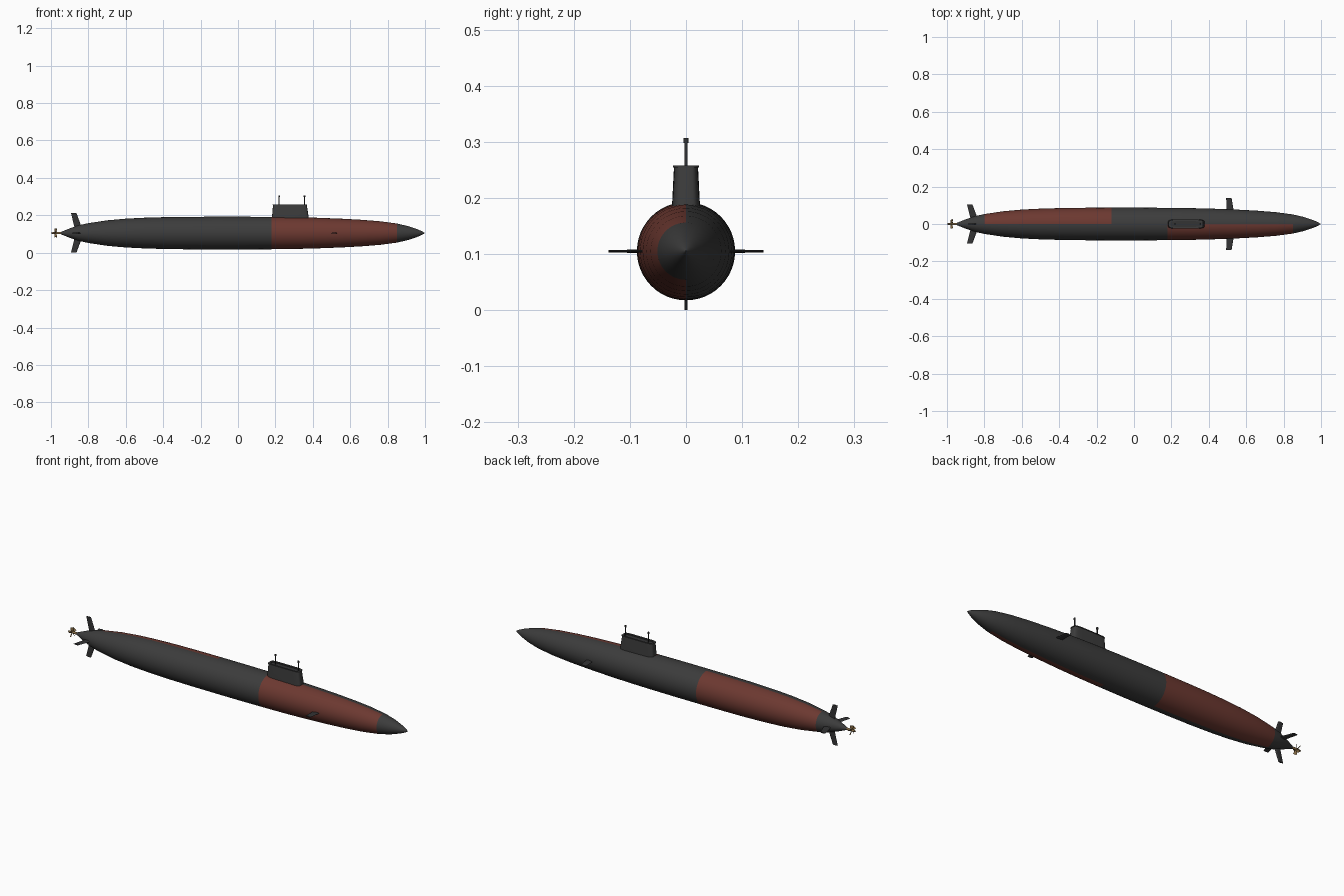
import bpy, bmesh, math
from mathutils import Matrix, Vector

old = bpy.data.objects.get("Cube")
if old:
    bpy.data.objects.remove(old, do_unlink=True)

AXIS_Z = 0.105


def material(name, color):
    m = bpy.data.materials.new(name)
    m.use_nodes = True
    rgba = (*color, 1)
    m.diffuse_color = rgba
    m.node_tree.nodes["Principled BSDF"].inputs["Base Color"].default_value = rgba
    return m


GREY = material("hull grey", (0.045, 0.045, 0.045))
RED = material("dull red", (0.15, 0.04, 0.03))
DARK = material("fin dark grey", (0.033, 0.033, 0.034))
BRASS = material("brass", (0.24, 0.15, 0.06))


def finish(name, bm, mats, angle=35):
    bmesh.ops.remove_doubles(bm, verts=bm.verts, dist=1e-5)
    bmesh.ops.recalc_face_normals(bm, faces=bm.faces)
    me = bpy.data.meshes.new(name)
    bm.to_mesh(me)
    bm.free()
    ob = bpy.data.objects.new(name, me)
    bpy.context.collection.objects.link(ob)
    for m in mats:
        me.materials.append(m)
    bpy.ops.object.select_all(action='DESELECT')
    ob.select_set(True)
    bpy.context.view_layer.objects.active = ob
    bpy.ops.object.shade_smooth_by_angle(angle=math.radians(angle))
    return ob


def loft(bm, loops):
    """Bridge equal closed loops and cap both ends."""
    rings = [[bm.verts.new(p) for p in loop] for loop in loops]
    n = len(rings[0])
    for a, b in zip(rings, rings[1:]):
        for i in range(n):
            j = (i + 1) % n
            bm.faces.new((a[i], a[j], b[j], b[i]))
    bm.faces.new(rings[0])
    return bm.faces.new(rings[-1])


def lathe(bm, profile, sides):
    """Revolve (x, radius) pairs around the hull axis."""
    loft(bm, [[(x, r * math.cos(math.tau * i / sides),
                AXIS_Z + r * math.sin(math.tau * i / sides))
               for i in range(sides)] for x, r in profile])


def fin(bm, root, tip, r0, r1, thick, transform):
    """Tapered blade standing on +z; root and tip are (aft x, fore x)."""
    loops = []
    for (a, f), r in ((root, r0), (tip, r1)):
        c, t = f - a, thick / 2
        loops.append([(a, 0, r), (a + c * 0.5, -t, r), (a + c * 0.8, -t, r),
                      (f, 0, r), (a + c * 0.8, t, r), (a + c * 0.5, t, r)])
    loft(bm, [[transform @ Vector(p) for p in loop] for loop in loops])


def about_axis(angle):
    return Matrix.Translation((0, 0, AXIS_Z)) @ Matrix.Rotation(angle, 4, 'X')


# Hull with one red panel on each flank
hull_profile = [(-0.957, 0.002), (-0.9, 0.025), (-0.85, 0.042), (-0.8, 0.053),
                (-0.7, 0.068), (-0.6, 0.077), (-0.5, 0.082), (-0.38, 0.0855),
                (-0.25, 0.087), (-0.12, 0.0875), (0.03, 0.0875), (0.18, 0.0865),
                (0.3, 0.085), (0.42, 0.082), (0.55, 0.077), (0.66, 0.071),
                (0.76, 0.063), (0.85, 0.051), (0.91, 0.037), (0.96, 0.02),
                (0.985, 0.009), (0.998, 0.001)]
bm = bmesh.new()
lathe(bm, hull_profile, 48)
for f in bm.faces:
    c = f.calc_center_median()
    fore_panel = c.y < 0 and 0.18 < c.x < 0.85
    aft_panel = c.y > 0 and -0.8 < c.x < -0.12
    f.material_index = int(fore_panel or aft_panel)
finish("hull", bm, [GREY, RED])


# Sail with a thin rim and sunken bridge
def sail_loop(aft, fore, half, z, n=32):
    pts = []
    for i in range(n):
        t = math.tau * i / n
        c, s = math.cos(t), math.sin(t)
        x = math.copysign(abs(c) ** 0.3, c)
        y = math.copysign(abs(s) ** 0.45, s)
        pts.append(((aft + fore) / 2 + x * (fore - aft) / 2, y * half, z))
    return pts


bm = bmesh.new()
top = loft(bm, [sail_loop(0.182, 0.379, 0.025, 0.17),
                sail_loop(0.182, 0.377, 0.0245, 0.195),
                sail_loop(0.187, 0.368, 0.0215, 0.254),
                sail_loop(0.185, 0.37, 0.0235, 0.2545),
                sail_loop(0.185, 0.37, 0.0235, 0.258),
                sail_loop(0.195, 0.36, 0.015, 0.258),
                sail_loop(0.195, 0.36, 0.015, 0.253)])
top.material_index = 1
finish("sail", bm, [GREY, DARK])

# Masts with small heads
for name, x in (("aft_mast", 0.22), ("fore_mast", 0.355)):
    bm = bmesh.new()
    for radius, low, high in ((0.0025, 0.25, 0.3), (0.0048, 0.298, 0.307)):
        bmesh.ops.create_cone(
            bm, cap_ends=True, segments=12, radius1=radius, radius2=radius,
            depth=high - low,
            matrix=Matrix.Translation((x, 0, (low + high) / 2)))
    finish(name, bm, [DARK])

# Bow planes
for name, side in (("left_bow_plane", 1), ("right_bow_plane", -1)):
    bm = bmesh.new()
    fin(bm, (0.495, 0.535), (0.493, 0.522), 0.06, 0.138, 0.005,
        about_axis(side * math.pi / 2))
    finish(name, bm, [DARK], 20)

# Cross-shaped stern fins
for i, name in enumerate(("upper_rudder", "front_stern_plane",
                          "lower_rudder", "back_stern_plane")):
    bm = bmesh.new()
    fin(bm, (-0.872, -0.832), (-0.893, -0.864), 0.02, 0.108 if i == 0 else AXIS_Z,
        0.006, about_axis(i * math.pi / 2))
    finish(name, bm, [DARK], 20)

# Propeller
bm = bmesh.new()
lathe(bm, [(-1.0, 0.001), (-0.995, 0.004), (-0.98, 0.006), (-0.945, 0.006)], 16)
BLADES = 5
for i in range(BLADES):
    pitch = Matrix.Translation((-0.975, 0, 0)) @ Matrix.Rotation(math.radians(40), 4, 'Z')
    fin(bm, (-0.006, 0.006), (-0.009, 0.009), 0.003, 0.025, 0.002,
        about_axis(math.tau * i / BLADES) @ pitch)
finish("propeller", bm, [BRASS])
